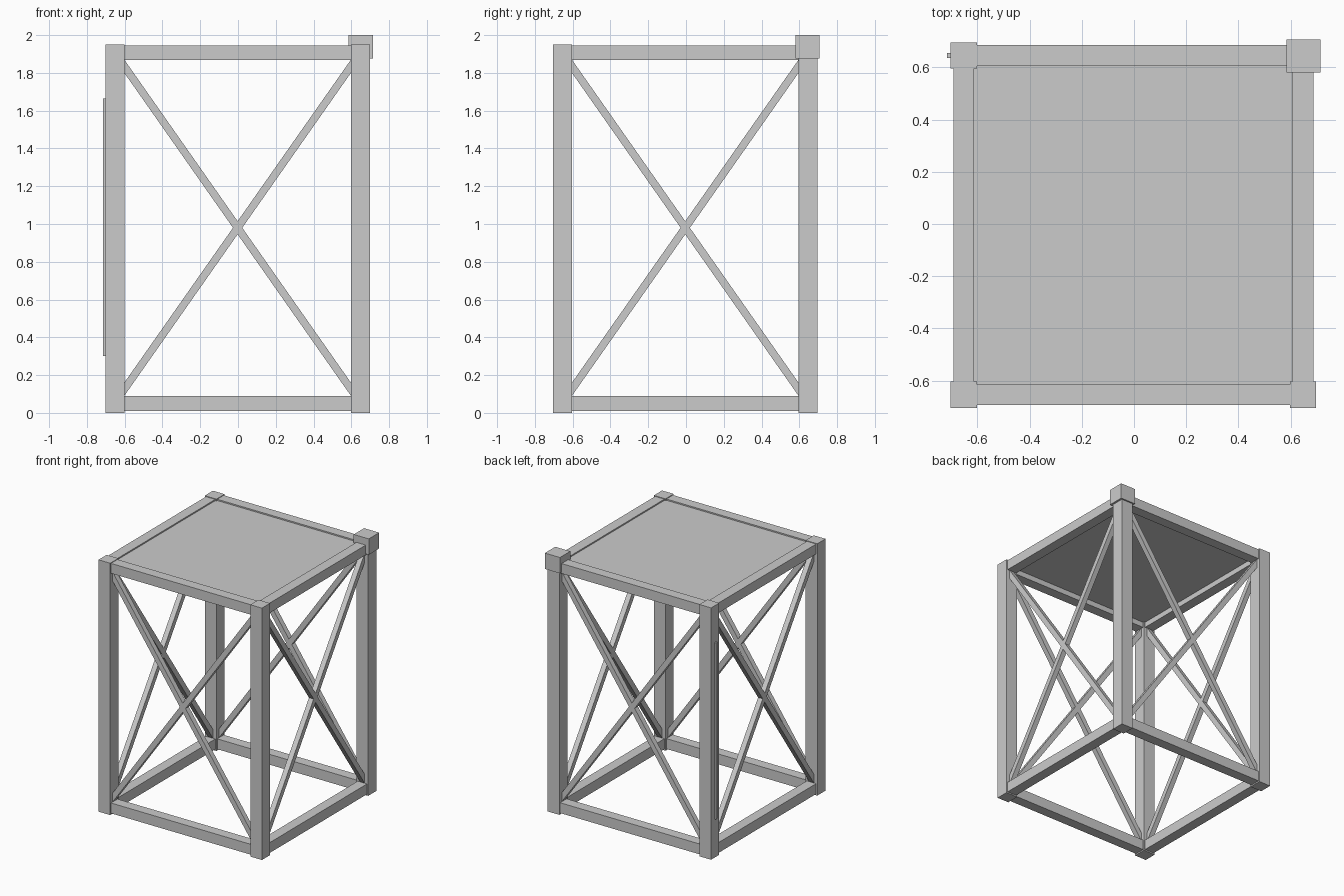
import bpy
from mathutils import Vector, Matrix

if "Cube" in bpy.data.objects:
    bpy.data.objects.remove(bpy.data.objects["Cube"])

CX, CY = -0.002, -0.004   # frame centre, slightly off because of the corner cap
R = 0.65                  # post centre distance


def box(name, lo, hi):
    lo, hi = Vector(lo), Vector(hi)
    bpy.ops.mesh.primitive_cube_add(size=1)
    o = bpy.context.object
    o.name = name
    o.data.transform(Matrix.Translation((lo + hi) / 2) @ Matrix.Diagonal((*(hi - lo), 1)))
    return o


def bar(name, a, b, side, width):
    # square bar from a to b, with one face pair normal to side
    a, b, side = Vector(a), Vector(b), Vector(side)
    d = (b - a).normalized()
    rot = Matrix((side.cross(d), side, -d)).transposed()
    if rot.determinant() < 0:
        rot = Matrix((-side.cross(d), side, -d)).transposed()
    bpy.ops.mesh.primitive_cube_add(size=1)
    o = bpy.context.object
    o.name = name
    o.data.transform(Matrix.Translation((a + b) / 2) @ rot.to_4x4()
                     @ Matrix.Diagonal((width, width, (b - a).length, 1)))
    return o


# corner posts
for sx, nx in ((-1, "left"), (1, "right")):
    for sy, ny in ((-1, "front"), (1, "back")):
        x, y = CX + sx * R, CY + sy * R
        box(f"{ny}_{nx}_post", (x - .05, y - .05, 0), (x + .05, y + .05, 1.95))

# rails and cross braces on each side
for s, nx, ny in ((-1, "left", "front"), (1, "right", "back")):
    x, y = CX + s * R, CY + s * R
    for level, z0, z1 in (("bottom", .01, .09), ("top", 1.868, 1.945)):
        box(f"{ny}_{level}_rail", (CX - .61, y - .04, z0), (CX + .61, y + .04, z1))
        box(f"{nx}_{level}_rail", (x - .04, CY - .61, z0), (x + .04, CY + .61, z1))
    for k in (-1, 1):
        za, zb = 0.98 - k * 0.905, 0.98 + k * 0.905
        bar(f"{ny}_brace", (CX - .635, y, za), (CX + .635, y, zb), (0, 1, 0), .04)
        bar(f"{nx}_brace", (x, CY - .635, za), (x, CY + .635, zb), (1, 0, 0), .04)

# deck panel recessed between the top rails
box("top_panel", (CX - .612, CY - .612, 1.91), (CX + .612, CY + .612, 1.935))

# cap block on the back right post
box("corner_cap", (.585, .58, 1.877), (.714, .707, 2.0))

# thin strip on the outer side of the back left post
box("side_strip", (-.716, .636, .30), (-.70, .656, 1.665))
